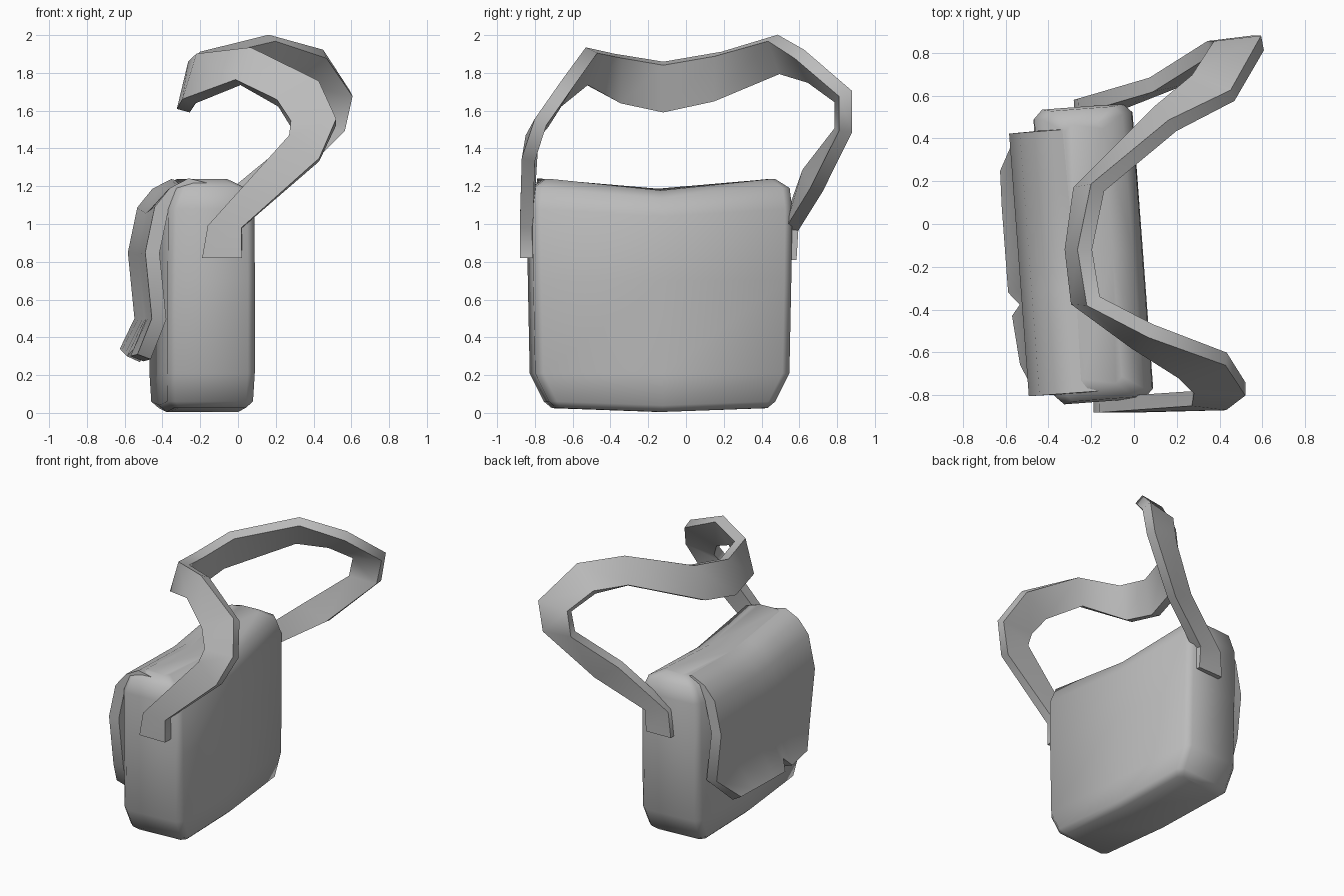
import bpy
from math import radians, atan

if "Cube" in bpy.data.objects:
    bpy.data.objects.remove(bpy.data.objects["Cube"])

CENTER = (-0.19, -0.14, 0)
TURN = atan(0.075)
GREY = bpy.data.materials.new("dark_grey_cloth")
GREY.diffuse_color = (0.5, 0.5, 0.5, 1)
GREY.use_nodes = True
GREY.node_tree.nodes["Principled BSDF"].inputs["Base Color"].default_value = GREY.diffuse_color


def make(name, rows, loop=False, caps=(), thick=0, offset=0, smooth=40, placed=True):
    """Skin rows of points into a surface, optionally thickened."""
    n = len(rows[0])
    verts = [p for r in rows for p in r]
    faces = []
    for r in range(len(rows) - 1):
        for c in range(n if loop else n - 1):
            d = (c + 1) % n
            faces.append((r * n + c, r * n + d, r * n + n + d, r * n + n + c))
    faces += caps
    mesh = bpy.data.meshes.new(name)
    mesh.from_pydata(verts, [], faces)
    mesh.materials.append(GREY)
    ob = bpy.data.objects.new(name, mesh)
    bpy.context.collection.objects.link(ob)
    if placed:
        ob.location = CENTER
        ob.rotation_euler.z = TURN
    bpy.ops.object.select_all(action='DESELECT')
    ob.select_set(True)
    bpy.context.view_layer.objects.active = ob
    if thick:
        m = ob.modifiers.new("thickness", 'SOLIDIFY')
        m.thickness = thick
        m.offset = offset
        m.use_even_offset = True
        bpy.ops.object.modifier_apply(modifier=m.name)
    bpy.ops.object.shade_smooth_by_angle(angle=radians(smooth))
    return ob


# Bag body: stacked rounded rectangles (z, half depth, half length, corner, middle drop)
levels = [(0.025, 0.19, 0.56, 0.03, 0.02), (0.06, 0.228, 0.60, 0.04, 0.02),
          (0.21, 0.232, 0.675, 0.04, 0), (0.70, 0.232, 0.685, 0.04, 0),
          (1.08, 0.228, 0.69, 0.04, 0.04), (1.19, 0.185, 0.68, 0.04, 0.055),
          (1.238, 0.09, 0.61, 0.03, 0.06)]
rings = []
for z, hx, hy, c, drop in levels:
    rings.append([(hx, -hy + c, z), (hx, 0, z - drop), (hx, hy - c, z), (hx - c, hy, z),
                  (c - hx, hy, z), (-hx, hy - c, z), (-hx, 0, z - drop), (-hx, c - hy, z),
                  (c - hx, -hy, z), (hx - c, -hy, z)])
t = 10 * (len(rings) - 1)
halves = [(1, 2, 3, 4, 5, 6), (0, 1, 6, 7, 8, 9)]
caps = [tuple(reversed(h)) for h in halves] + [tuple(t + i for i in h) for h in halves]
make("bag_body", rings, loop=True, caps=caps, smooth=65)

# Front flap: folds over the top, flares out at a notched lower edge
profile = [(0.05, 1.20), (-0.12, 1.242), (-0.22, 1.19), (-0.30, 1.09), (-0.35, 0.85), (-0.315, 0.50)]
columns = [-0.64, -0.34, -0.24, -0.15, 0, 0.30, 0.59]
sag = [1, 1, 0.9, 0.6, 0.2, 0]
flap = [[(x, y, z - 0.055 * s * (1 - abs(y) / 0.64)) for y in columns]
        for (x, z), s in zip(profile, sag)]
hem = [(-0.49, -0.38, 0.31), (-0.26, -0.40, 0.30), (-0.21, -0.36, 0.36), (-0.15, -0.41, 0.30),
       (0, -0.41, 0.31), (0.25, -0.41, 0.33), (0.42, -0.405, 0.34)]
flap.append([(x, y, z) for y, x, z in hem])
make("flap", [list(reversed(r)) for r in flap], thick=0.075, offset=1, smooth=45)

# Shoulder strap: inner and outer edge of each station along the band
strap = [[(-0.19, -0.845, 0.82), (0.02, -0.845, 0.82)],
         [(-0.16, -0.845, 0.99), (0.02, -0.845, 0.98)],
         [(0.27, -0.815, 1.46), (0.43, -0.835, 1.34)],
         [(0.28, -0.76, 1.53), (0.52, -0.77, 1.54)],
         [(0.21, -0.69, 1.64), (0.43, -0.63, 1.74)],
         [(0.00, -0.55, 1.75), (0.08, -0.50, 1.92)],
         [(-0.26, -0.36, 1.65), (-0.19, -0.36, 1.89)],
         [(-0.29, -0.12, 1.60), (-0.23, -0.12, 1.85)],
         [(-0.25, 0.16, 1.66), (-0.17, 0.17, 1.90)],
         [(0.11, 0.52, 1.81), (0.18, 0.46, 1.985)],
         [(0.28, 0.67, 1.77), (0.46, 0.60, 1.90)],
         [(0.38, 0.82, 1.66), (0.60, 0.845, 1.69)],
         [(0.35, 0.82, 1.50), (0.56, 0.845, 1.49)],
         [(0.08, 0.65, 1.28), (0.25, 0.69, 1.18)],
         [(-0.26, 0.55, 1.00), (-0.08, 0.56, 0.97)],
         [(-0.28, 0.545, 0.81), (-0.08, 0.55, 0.81)]]
make("shoulder_strap", strap, thick=0.07, placed=False, smooth=50)
